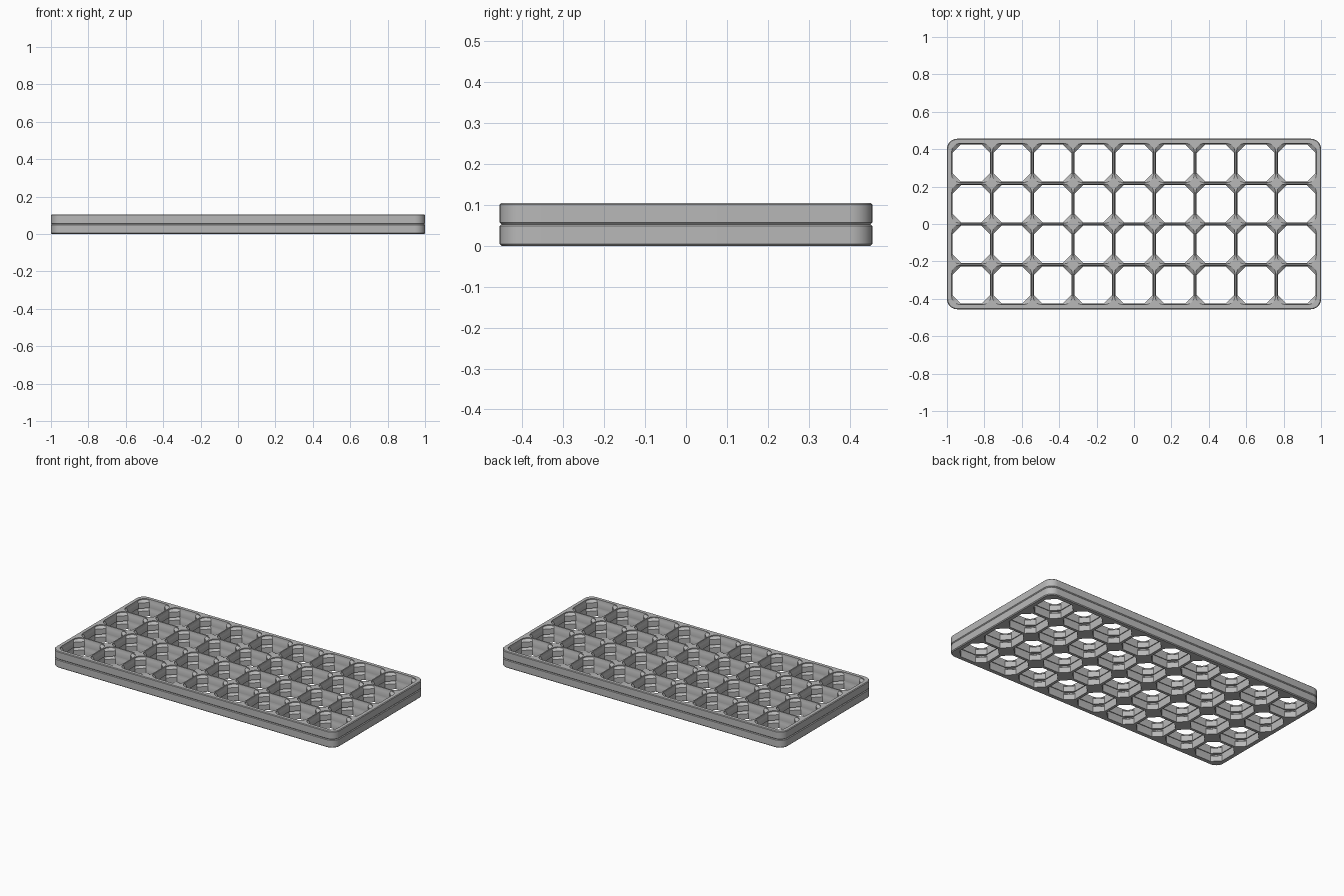
import bpy, bmesh, math

cube = bpy.data.objects.get("Cube")
if cube:
    bpy.data.objects.remove(cube, do_unlink=True)

COLS, ROWS, PITCH = 9, 4, 0.2175
HALF_X, HALF_Y, HEIGHT = 1.0, 0.456, 0.0525

grey = bpy.data.materials.new("plain_grey")
grey.use_nodes = True
grey.diffuse_color = (0.48, 0.48, 0.48, 1)
grey.node_tree.nodes["Principled BSDF"].inputs["Base Color"].default_value = grey.diffuse_color


def outline(hx, hy, r, steps, rounded=True):
    """Rectangle outline with rounded or straight-cut corners."""
    pts = []
    for k, (sx, sy) in enumerate([(1, 1), (-1, 1), (-1, -1), (1, -1)]):
        cx, cy = sx * (hx - r), sy * (hy - r)
        for i in range(steps + 1):
            t = i / steps
            a = math.pi / 2 * t
            u, v = (math.cos(a), math.sin(a)) if rounded else (1 - t, t)
            for _ in range(k):
                u, v = -v, u
            pts.append((cx + r * u, cy + r * v))
    return pts


def loft(bm, levels, ox=0, oy=0):
    """Closed solid through a stack of (outline, z) sections."""
    rings = [[bm.verts.new((x + ox, y + oy, z)) for x, y in pts] for pts, z in levels]
    bm.faces.new(rings[0][::-1])
    bm.faces.new(rings[-1])
    for low, high in zip(rings, rings[1:]):
        n = len(low)
        for i in range(n):
            j = (i + 1) % n
            bm.faces.new((low[i], low[j], high[j], high[i]))


def make_object(name, bm):
    mesh = bpy.data.meshes.new(name)
    bm.normal_update()
    bm.to_mesh(mesh)
    bm.free()
    mesh.materials.append(grey)
    obj = bpy.data.objects.new(name, mesh)
    bpy.context.collection.objects.link(obj)
    return obj


# Slab with rounded corners and bevelled rims
slab = bmesh.new()
loft(slab, [(outline(HALF_X - b, HALF_Y - b, 0.055 - b, 8), z) for b, z in
            [(0.005, 0), (0, 0.005), (0, HEIGHT - 0.004), (0.004, HEIGHT)]])
lower = make_object("lower_grid_plate", slab)

# Cell openings: rounded seat at the top, corner posts below
cells = bmesh.new()
seat = outline(0.105, 0.105, 0.045, 4)
throat = outline(0.1, 0.1, 0.046, 4, rounded=False)
for c in range(COLS):
    for r in range(ROWS):
        loft(cells, [(throat, -0.02), (throat, HEIGHT - 0.018), (seat, HEIGHT - 0.006),
                     (seat, HEIGHT + 0.02)],
             (c - (COLS - 1) / 2) * PITCH, (r - (ROWS - 1) / 2) * PITCH)
cutter = make_object("cell_cutter", cells)
cutter.hide_render = True

cut = lower.modifiers.new("cells", 'BOOLEAN')
cut.operation = 'DIFFERENCE'
cut.solver = 'EXACT'
cut.object = cutter
bpy.ops.object.select_all(action='DESELECT')
bpy.context.view_layer.objects.active = lower
lower.select_set(True)
bpy.ops.object.modifier_apply(modifier=cut.name)
bpy.data.objects.remove(cutter, do_unlink=True)
bpy.ops.object.shade_smooth_by_angle(angle=math.radians(25))

# Second identical plate stacked on the first
upper = lower.copy()
upper.name = "upper_grid_plate"
upper.location.z = HEIGHT
bpy.context.collection.objects.link(upper)
